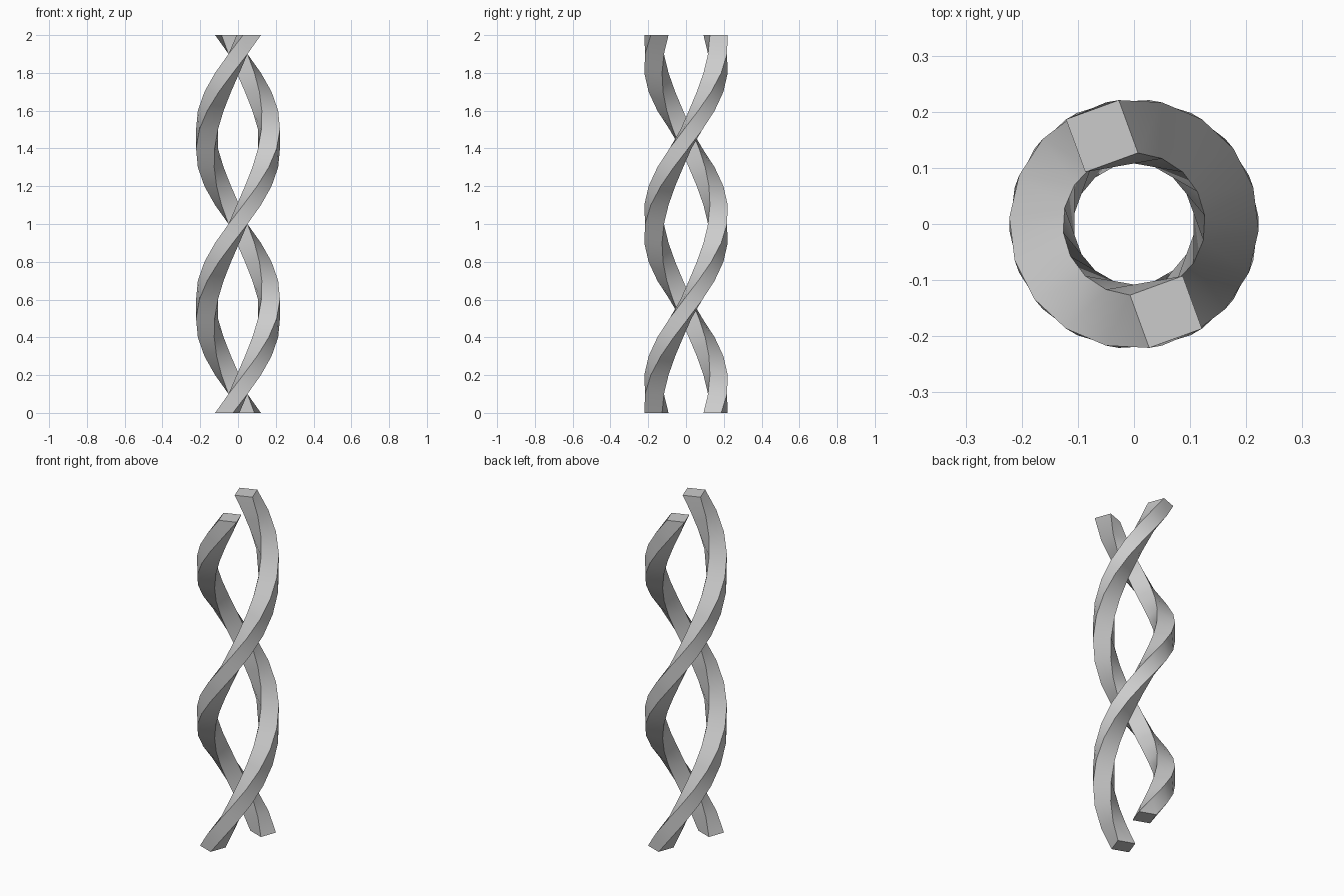
import bpy, bmesh, math

if "Cube" in bpy.data.objects:
    bpy.data.objects.remove(bpy.data.objects["Cube"])

HEIGHT, STEPS = 2.0, 20
RADIUS, HALF = 0.1667, 0.05           # path radius, half width of the square section
START, TWIST = math.radians(70), math.radians(400)
SECTION = [(-HALF, -HALF), (HALF, -HALF), (HALF, HALF), (-HALF, HALF)]


def strand(name, offset):
    """Square bar swept up a right-handed helix, section kept horizontal."""
    bm = bmesh.new()
    rings = []
    for s in range(STEPS + 1):
        t = s / STEPS
        a = START + offset + TWIST * t
        c, n = math.cos(a), math.sin(a)
        rings.append([bm.verts.new(((RADIUS + r) * c - w * n,
                                    (RADIUS + r) * n + w * c,
                                    HEIGHT * t)) for r, w in SECTION])
    for lo, up in zip(rings, rings[1:]):
        for i in range(4):
            j = (i + 1) % 4
            bm.faces.new((lo[j], up[j], up[i], lo[i]))
    # End caps
    bm.faces.new(rings[0][::-1])
    bm.faces.new(rings[-1])
    mesh = bpy.data.meshes.new(name)
    bm.to_mesh(mesh)
    bm.free()
    obj = bpy.data.objects.new(name, mesh)
    bpy.context.collection.objects.link(obj)
    bpy.ops.object.select_all(action='DESELECT')
    obj.select_set(True)
    bpy.context.view_layer.objects.active = obj
    bpy.ops.object.shade_smooth_by_angle(angle=math.radians(40))


# Two opposite strands of the twisted bar
strand("twisted_strand_a", 0)
strand("twisted_strand_b", math.pi)
